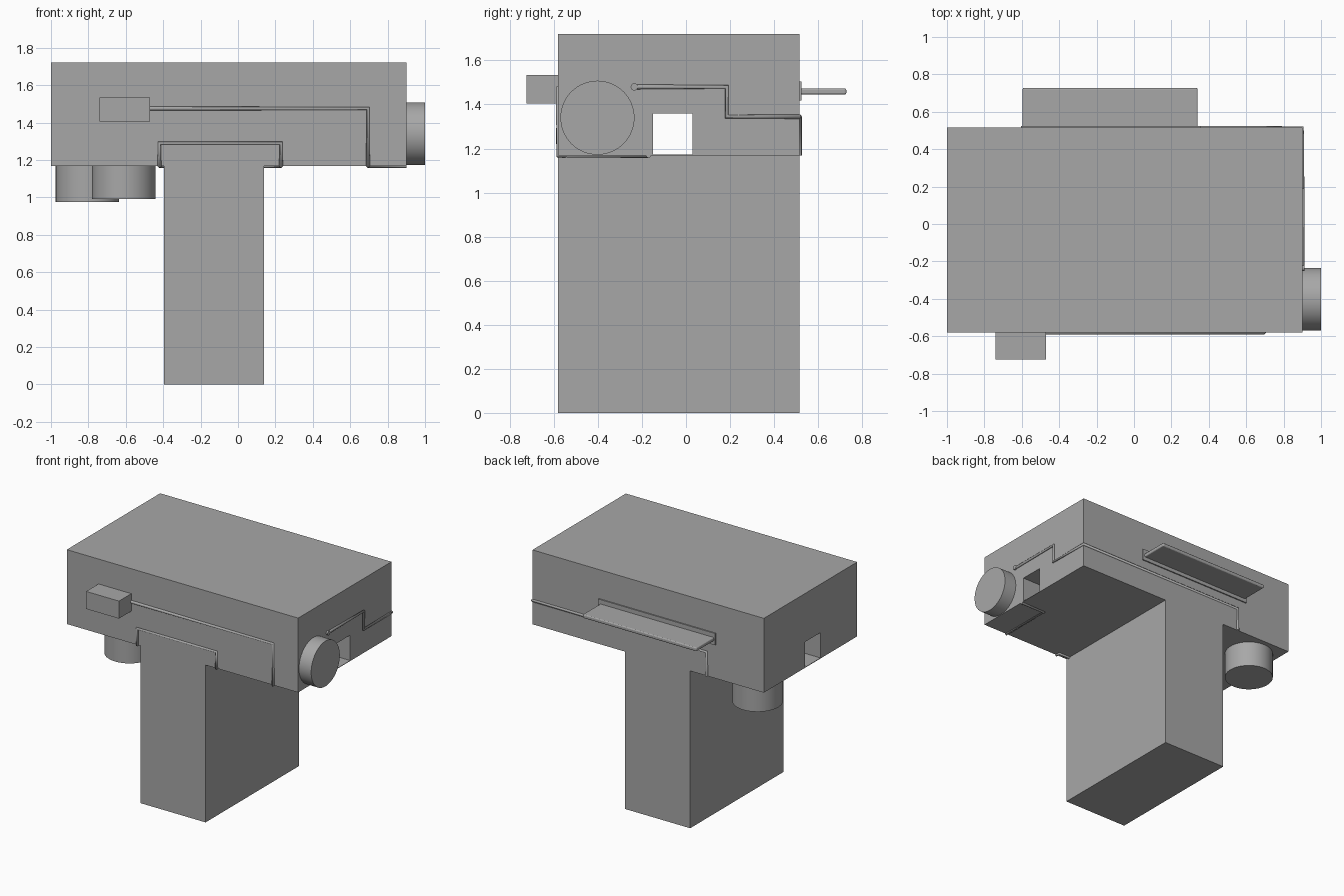
import bpy
from mathutils import Vector

if "Cube" in bpy.data.objects:
    bpy.data.objects.remove(bpy.data.objects["Cube"], do_unlink=True)

GREY = (0.39, 0.39, 0.39, 1.0)
grey = bpy.data.materials.new("plain_grey")
grey.use_nodes = True
grey.diffuse_color = GREY
grey.node_tree.nodes["Principled BSDF"].inputs["Base Color"].default_value = GREY


def box(name, low, high):
    """Box between two opposite corners."""
    low, high = Vector(low), Vector(high)
    bpy.ops.mesh.primitive_cube_add(size=1, location=(low + high) / 2)
    ob = bpy.context.object
    ob.name = name
    ob.scale = high - low
    bpy.ops.object.transform_apply(location=False, rotation=False, scale=True)
    ob.data.materials.append(grey)
    return ob


def drum(name, start, end, radius):
    """Smooth-sided cylinder between two points."""
    start, end = Vector(start), Vector(end)
    axis = end - start
    bpy.ops.mesh.primitive_cylinder_add(
        vertices=64, radius=radius, depth=axis.length, location=(start + end) / 2,
        rotation=axis.to_track_quat("Z", "Y").to_euler())
    ob = bpy.context.object
    ob.name = name
    ob.data.materials.append(grey)
    bpy.ops.object.shade_smooth_by_angle()
    return ob


def pipe(name, points, radius=0.011):
    """Thin pipe with square elbows along a path."""
    curve = bpy.data.curves.new(name, "CURVE")
    curve.dimensions = "3D"
    curve.bevel_depth = radius
    curve.bevel_resolution = 2
    curve.use_fill_caps = True
    spline = curve.splines.new("POLY")
    spline.points.add(len(points) - 1)
    for point, co in zip(spline.points, points):
        point.co = (*co, 1)
    curve.materials.append(grey)
    ob = bpy.data.objects.new(name, curve)
    bpy.context.collection.objects.link(ob)
    return ob


# Main dimensions
LEFT, RIGHT = -1.0, 0.9
FRONT, BACK = -0.58, 0.515
BASE, TOP = 1.168, 1.72

# Upper block with a passage running through it lengthwise
block = box("upper_block", (LEFT, FRONT, BASE), (RIGHT, BACK, TOP))
cutter = box("passage_cutter", (LEFT - 0.1, -0.15, BASE + 0.004), (RIGHT + 0.1, 0.03, 1.36))
cutter.hide_render = True
cut = block.modifiers.new("passage", "BOOLEAN")
cut.operation = "DIFFERENCE"
cut.solver = "EXACT"
cut.object = cutter
bpy.context.view_layer.objects.active = block
bpy.ops.object.modifier_apply(modifier=cut.name)
bpy.data.objects.remove(cutter, do_unlink=True)

# Supporting tower
box("tower", (-0.395, FRONT, 0), (0.14, BACK, BASE))

# Drums: one on the side, two hanging underneath
drum("side_drum", (RIGHT - 0.05, -0.402, 1.34), (1.0, -0.402, 1.34), 0.168)
drum("rear_hanging_drum", (-0.805, 0.31, 0.975), (-0.805, 0.31, BASE + 0.003), 0.17)
drum("front_hanging_drum", (-0.61, -0.4, 0.99), (-0.61, -0.4, BASE + 0.003), 0.17)

# Front control box
box("control_box", (-0.74, -0.725, 1.405), (-0.47, FRONT + 0.01, 1.535))

# Back shelf with a rounded rim on a thin mounting plate
box("shelf_plate", (-0.605, BACK - 0.01, 1.418), (0.355, BACK + 0.009, 1.505))
shelf = box("back_shelf", (-0.595, BACK, 1.445), (0.34, 0.728, 1.473))
rim = shelf.modifiers.new("rounded_rim", "BEVEL")
rim.width = 0.008
rim.segments = 3

# Long front pipe, passing under the block to the side
pipe("long_front_pipe", [
    (-0.48, FRONT, 1.475), (0.695, FRONT, 1.475), (0.695, FRONT, BASE),
    (0.695, -0.17, BASE), (RIGHT, -0.17, BASE)])

# Short front pipe, both ends turning into the tower
pipe("short_front_pipe", [
    (-0.38, -0.55, BASE), (-0.42, -0.55, BASE), (-0.42, FRONT, BASE),
    (-0.42, FRONT, 1.29), (0.23, FRONT, 1.29), (0.23, FRONT, BASE),
    (0.23, -0.55, BASE), (0.14, -0.55, BASE)])

# Stepped pipe around the side and back, starting at a round fitting
pipe("side_and_back_pipe", [
    (RIGHT, -0.235, 1.48), (RIGHT, 0.185, 1.48), (RIGHT, 0.185, 1.345),
    (RIGHT, BACK, 1.345), (-0.53, BACK, 1.345), (-0.53, BACK, BASE)])
drum("pipe_fitting", (RIGHT - 0.01, -0.235, 1.48), (RIGHT + 0.012, -0.235, 1.48), 0.016)
